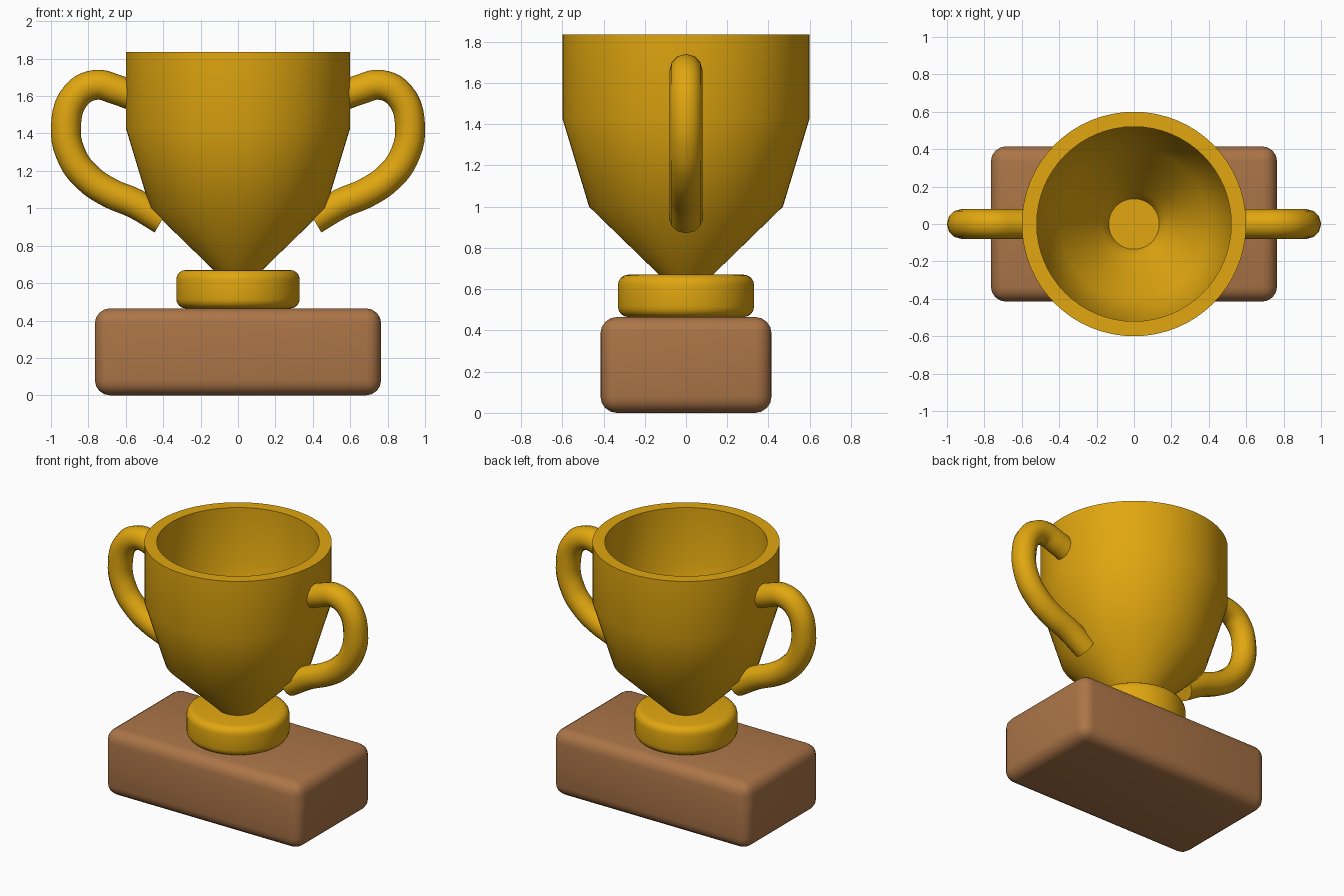
import bpy, bmesh, math
from mathutils import Vector, Matrix

if "Cube" in bpy.data.objects:
    bpy.data.objects.remove(bpy.data.objects["Cube"])


def material(name, rgb):
    m = bpy.data.materials.new(name)
    m.diffuse_color = (*rgb, 1)
    m.use_nodes = True
    m.node_tree.nodes["Principled BSDF"].inputs["Base Color"].default_value = m.diffuse_color
    return m


gold = material("gold", (0.75, 0.385, 0.005))
wood = material("brown wood", (0.41, 0.178, 0.064))


def finish(obj, mat, angle=35):
    obj.data.materials.clear()
    obj.data.materials.append(mat)
    bpy.ops.object.select_all(action='DESELECT')
    obj.select_set(True)
    bpy.context.view_layer.objects.active = obj
    bpy.ops.object.shade_smooth_by_angle(angle=math.radians(angle))


def mesh_object(name, bm):
    bmesh.ops.recalc_face_normals(bm, faces=bm.faces)
    me = bpy.data.meshes.new(name)
    bm.to_mesh(me)
    bm.free()
    obj = bpy.data.objects.new(name, me)
    bpy.context.collection.objects.link(obj)
    return obj


def lathe(name, profile, steps=64):
    # profile of (radius, z), starting and ending on the axis
    bm = bmesh.new()
    vs = [bm.verts.new((r, 0, z)) for r, z in profile]
    es = [bm.edges.new(p) for p in zip(vs, vs[1:])]
    bmesh.ops.spin(bm, geom=vs + es, cent=(0, 0, 0), axis=(0, 0, 1),
                   angle=math.tau, steps=steps)
    bmesh.ops.remove_doubles(bm, verts=bm.verts, dist=1e-4)
    return mesh_object(name, bm)


# Wooden plinth with rounded edges
bm = bmesh.new()
bmesh.ops.create_cube(bm, size=1, matrix=Matrix.Translation((0, 0, 0.2325))
                      @ Matrix.Diagonal((1.53, 0.83, 0.465, 1)))
bmesh.ops.bevel(bm, geom=bm.edges[:], offset=0.08, segments=4,
                profile=0.5, affect='EDGES')
finish(mesh_object("plinth", bm), wood)

# Round collar with soft rims
R, z0, z1, b = 0.33, 0.465, 0.67, 0.05
arc = [i * math.pi / 8 for i in range(5)]
collar = [(0, z0)]
collar += [(R - b + b * math.sin(a), z0 + b - b * math.cos(a)) for a in arc]
collar += [(R - b + b * math.cos(a), z1 - b + b * math.sin(a)) for a in arc]
collar += [(0, z1)]
finish(lathe("collar", collar), gold)

# Hollow cup: outer wall, flat rim, inner wall
cup = [(0, 0.64), (0.10, 0.64), (0.47, 1.0), (0.6, 1.43), (0.6, 1.835),
       (0.52, 1.835), (0.52, 1.44), (0.40, 1.05), (0.17, 0.82),
       (0.135, 0.74), (0, 0.74)]
finish(lathe("cup", cup), gold)

# Curved tube handles, mirrored left and right
path = [(0.555, 1.60), (0.65, 1.634), (0.76, 1.66), (0.865, 1.605),
        (0.92, 1.44), (0.885, 1.27), (0.80, 1.16), (0.69, 1.085),
        (0.55, 1.025), (0.405, 0.94)]
for side, sx in (("left", -1), ("right", 1)):
    cu = bpy.data.curves.new(side + "_handle", 'CURVE')
    cu.dimensions = '3D'
    cu.bevel_depth = 0.08
    cu.bevel_resolution = 4
    cu.resolution_u = 5
    cu.use_fill_caps = True
    sp = cu.splines.new('BEZIER')
    sp.bezier_points.add(len(path) - 1)
    for p, (x, z) in zip(sp.bezier_points, path):
        p.co = Vector((sx * x, 0, z))
        p.handle_left_type = p.handle_right_type = 'AUTO'
    obj = bpy.data.objects.new(side + "_handle", cu)
    bpy.context.collection.objects.link(obj)
    bpy.ops.object.select_all(action='DESELECT')
    obj.select_set(True)
    bpy.context.view_layer.objects.active = obj
    bpy.ops.object.convert(target='MESH')
    finish(bpy.context.view_layer.objects.active, gold, 40)
